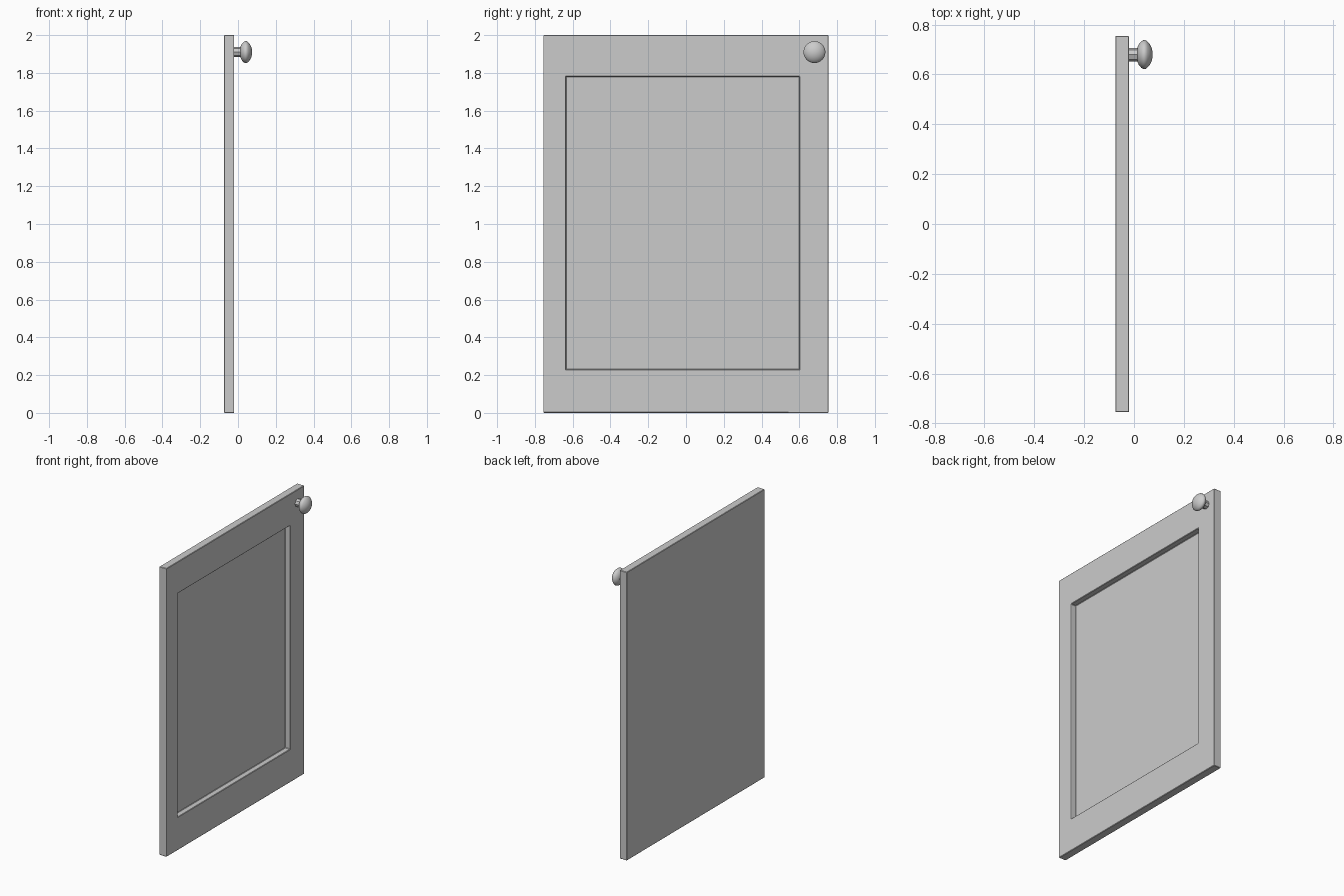
import bpy, bmesh, math
from mathutils import Matrix

cube = bpy.data.objects.get("Cube")
if cube:
    bpy.data.objects.remove(cube, do_unlink=True)

grey = bpy.data.materials.new("plain grey")
grey.use_nodes = True
grey.diffuse_color = (0.6, 0.6, 0.6, 1)
grey.node_tree.nodes["Principled BSDF"].inputs["Base Color"].default_value = (0.6, 0.6, 0.6, 1)


def make_object(name, bm):
    bmesh.ops.recalc_face_normals(bm, faces=bm.faces)
    mesh = bpy.data.meshes.new(name)
    bm.to_mesh(mesh)
    bm.free()
    mesh.materials.append(grey)
    obj = bpy.data.objects.new(name, mesh)
    bpy.context.collection.objects.link(obj)
    return obj


def box(name, low, high):
    bm = bmesh.new()
    bmesh.ops.create_cube(bm, size=1)
    for v in bm.verts:
        v.co = [h if c > 0 else l for c, l, h in zip(v.co, low, high)]
    return make_object(name, bm)


def turned(name, profile, sides, place):
    """Spin (distance, radius) points around the x axis."""
    bm = bmesh.new()
    verts = [bm.verts.new((x, 0, r)) for x, r in profile]
    edges = [bm.edges.new(pair) for pair in zip(verts, verts[1:])]
    bmesh.ops.spin(bm, geom=verts + edges, cent=(0, 0, 0), axis=(1, 0, 0),
                   angle=math.tau, steps=sides)
    bmesh.ops.remove_doubles(bm, verts=bm.verts, dist=0.0005)
    bmesh.ops.transform(bm, matrix=Matrix.Translation(place), verts=bm.verts)
    return make_object(name, bm)


# Door slab with a recessed panel cut into its right-hand face
door = box("door_panel", (-0.075, -0.755, 0), (-0.02, 0.755, 2))
cutter = box("recess_cutter", (-0.058, -0.635, 0.23), (0.1, 0.60, 1.78))
cutter.hide_render = True
cutter.hide_set(True)
cut = door.modifiers.new("recess", 'BOOLEAN')
cut.object = cutter
cut.solver = 'EXACT'
soften = door.modifiers.new("soft edges", 'BEVEL')
soften.width = 0.003
soften.segments = 1

# Knob on a short faceted stem
centre = (0, 0.68, 1.91)
turned("knob_stem", [(-0.03, 0), (-0.03, 0.027), (0.022, 0.027), (0.022, 0)], 8, centre)
head = turned("knob_head",
              [(0.014, 0), (0.014, 0.030), (0.020, 0.043), (0.029, 0.053),
               (0.038, 0.058), (0.046, 0.058), (0.054, 0.052), (0.063, 0.042),
               (0.070, 0.028), (0.074, 0.014), (0.075, 0)], 32, centre)
bpy.context.view_layer.objects.active = head
head.select_set(True)
bpy.ops.object.shade_smooth_by_angle(angle=math.radians(40))
